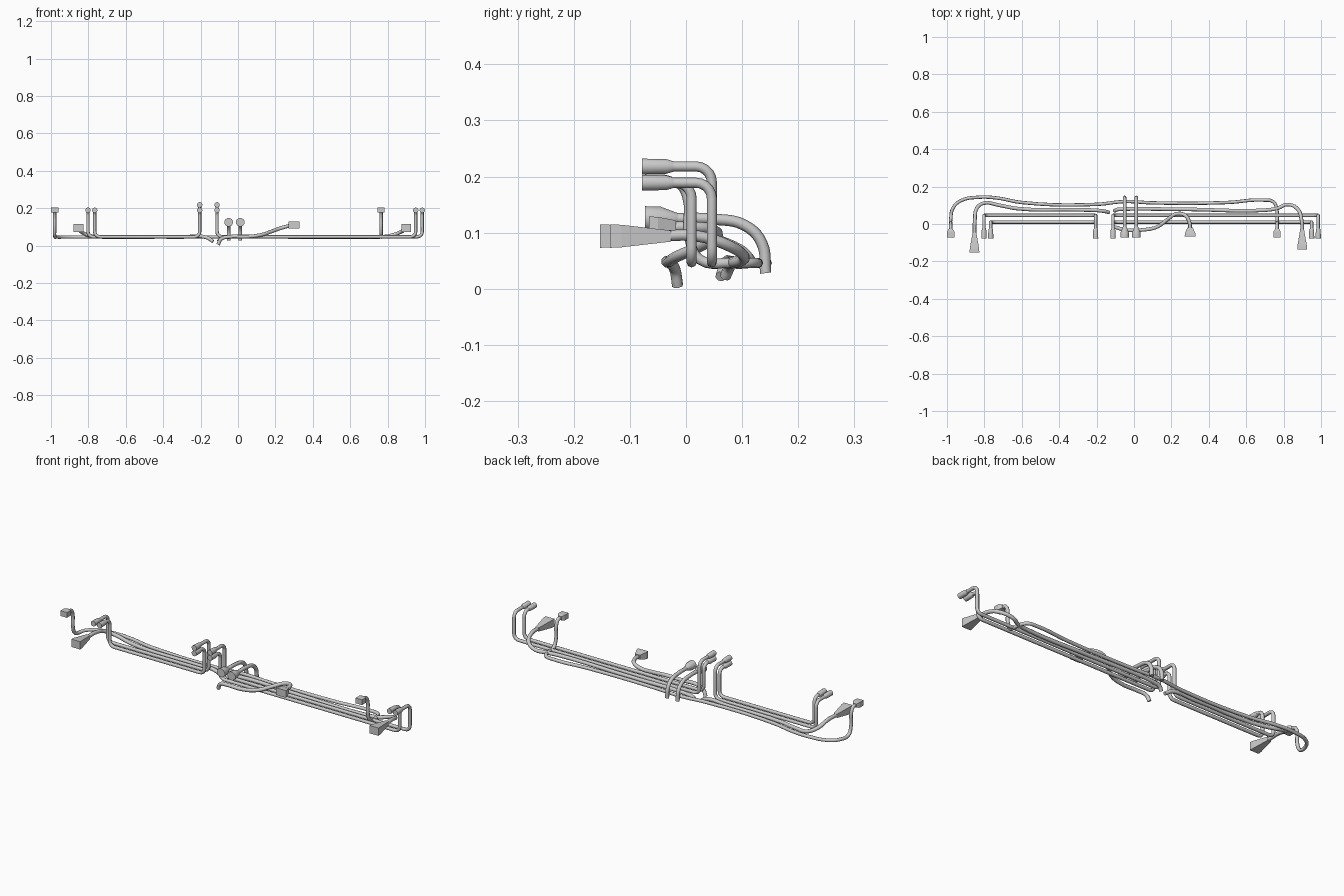
import bpy, bmesh, math
from mathutils import Vector


def tube(name, pts, r, smooth_path):
    """Round pipe along points, either a flowing hose or straight runs with given corners."""
    cu = bpy.data.curves.new(name, 'CURVE')
    cu.dimensions = '3D'
    cu.bevel_depth = r
    cu.bevel_resolution = 2
    cu.use_fill_caps = True
    if smooth_path:
        cu.resolution_u = 5
        s = cu.splines.new('BEZIER')
        s.bezier_points.add(len(pts) - 1)
        for bp, p in zip(s.bezier_points, pts):
            bp.co = p
            bp.handle_left_type = bp.handle_right_type = 'AUTO'
    else:
        s = cu.splines.new('POLY')
        s.points.add(len(pts) - 1)
        for sp, p in zip(s.points, pts):
            sp.co = (*p, 1)
    s.use_smooth = True
    ob = bpy.data.objects.new(name, cu)
    bpy.context.collection.objects.link(ob)
    return ob


def fillet(pts, r, n=5):
    """Round every inner corner of a polyline."""
    pts = [Vector(p) for p in pts]
    out = [pts[0]]
    for a, b, c in zip(pts, pts[1:], pts[2:]):
        p, q = b + (a - b).normalized() * r, b + (c - b).normalized() * r
        for i in range(n + 1):
            t = i / n * math.pi / 2
            out.append(p + (b - p) * math.sin(t) + (q - b) * (1 - math.cos(t)))
    return out + [pts[-1]]


def connector(name, x, z, rings, square):
    """Plug lofted along y; rings are (y, half width, half height)."""
    bm = bmesh.new()
    n = 4 if square else 12
    k = math.sqrt(2) if square else 1
    loops = []
    for y, w, h in rings:
        loops.append([bm.verts.new((x + w * k * math.cos(2 * math.pi * (i + .5) / n), y,
                                    z + h * k * math.sin(2 * math.pi * (i + .5) / n)))
                      for i in range(n)])
    for a, b in zip(loops, loops[1:]):
        for i in range(n):
            bm.faces.new((a[i], a[(i + 1) % n], b[(i + 1) % n], b[i]))
    bm.faces.new(loops[0])
    bm.faces.new(loops[-1])
    bmesh.ops.recalc_face_normals(bm, faces=bm.faces)
    me = bpy.data.meshes.new(name)
    bm.to_mesh(me)
    bm.free()
    ob = bpy.data.objects.new(name, me)
    bpy.context.collection.objects.link(ob)
    if not square:
        bpy.context.view_layer.objects.active = ob
        ob.select_set(True)
        bpy.ops.object.shade_smooth_by_angle(angle=math.radians(35))
        ob.select_set(False)


# Rigid pipes: outer x, inner x, y of the run, height of the inner end
BASE = 0.047
for i, (xo, xi, y, zi) in enumerate([(-0.802, -0.205, 0.046, 0.218), (-0.766, -0.205, 0.010, 0.189),
                                     (0.985, -0.112, 0.046, 0.218), (0.95, -0.112, 0.010, 0.189)]):
    tube(f"rigid_pipe_{i}", fillet([(xo, -0.04, 0.189), (xo, y, 0.189), (xo, y, BASE),
                                    (xi, y, BASE), (xi, y, zi), (xi, -0.04, zi)], 0.028),
         0.009, False)
    for x, z in ((xo, 0.189), (xi, zi)):
        connector("pipe_plug", x, z, [(-0.078, 0.0145, 0.0145), (-0.035, 0.0135, 0.0135),
                                      (-0.022, 0.0095, 0.0095)], False)

# Long rear hose spanning both sides, with a square plug at each end
tube("rear_hose", [(-0.98, -0.03, 0.19), (-0.98, -0.012, 0.187), (-0.98, 0.002, 0.165),
                   (-0.98, 0.006, 0.09), (-0.98, 0.025, 0.052), (-0.968, 0.085, 0.046),
                   (-0.925, 0.125, 0.046), (-0.83, 0.143, 0.046), (-0.74, 0.14, 0.046),
                   (-0.6, 0.115, 0.046), (-0.2, 0.105, 0.046), (-0.05, 0.12, 0.046),
                   (0.1, 0.113, 0.046), (0.5, 0.115, 0.046), (0.69, 0.128, 0.046),
                   (0.745, 0.118, 0.046), (0.763, 0.08, 0.046), (0.765, 0.025, 0.052),
                   (0.765, 0.006, 0.09), (0.765, 0.002, 0.165), (0.765, -0.012, 0.187),
                   (0.765, -0.03, 0.19)], 0.009, True)
for x in (-0.98, 0.765):
    connector("rear_hose_plug", x, 0.19, [(-0.073, 0.019, 0.014), (-0.04, 0.019, 0.014),
                                          (-0.025, 0.010, 0.010)], True)

# Side hoses with large flared plugs
tube("left_side_hose", [(-0.853, -0.06, 0.094), (-0.851, 0.02, 0.094), (-0.84, 0.085, 0.075),
                        (-0.8, 0.112, 0.055), (-0.72, 0.1, 0.046), (-0.62, 0.082, 0.046),
                        (-0.3, 0.076, 0.046), (-0.17, 0.07, 0.044), (-0.133, 0.062, 0.022)],
     0.010, True)
tube("right_side_hose", [(0.9, -0.05, 0.094), (0.896, 0.02, 0.094), (0.875, 0.08, 0.075),
                         (0.82, 0.104, 0.055), (0.77, 0.085, 0.047), (0.7, 0.074, 0.046),
                         (0.3, 0.078, 0.046), (-0.05, 0.08, 0.046), (-0.09, 0.077, 0.038),
                         (-0.105, 0.07, 0.022)], 0.010, True)
for x, y in ((-0.853, -0.153), (0.899, -0.135)):
    connector("side_hose_plug", x, 0.094, [(y, 0.026, 0.021), (y + 0.02, 0.025, 0.020),
                                           (y + 0.09, 0.013, 0.012), (y + 0.108, 0.010, 0.010)], True)

# Two central hoses arching backwards and down
for x in (-0.05, 0.012):
    tube("centre_hose", [(x, -0.03, 0.125), (x, 0.05, 0.124), (x, 0.105, 0.113),
                         (x, 0.135, 0.082), (x, 0.142, 0.028)], 0.010, True)
    connector("centre_plug", x, 0.125, [(-0.073, 0.024, 0.023), (-0.045, 0.023, 0.022),
                                        (-0.014, 0.010, 0.010)], False)

# Front hose that snakes out to a box plug
tube("front_hose", [(0.3, -0.03, 0.11), (0.296, 0.01, 0.11), (0.275, 0.045, 0.106),
                    (0.23, 0.055, 0.094), (0.18, 0.025, 0.076), (0.125, -0.015, 0.058),
                    (0.05, -0.031, 0.048), (-0.05, -0.031, 0.047), (-0.09, -0.02, 0.035),
                    (-0.106, -0.015, 0.006)], 0.010, True)
connector("front_hose_plug", 0.3, 0.11, [(-0.066, 0.029, 0.019), (-0.05, 0.028, 0.018),
                                         (-0.018, 0.014, 0.012)], True)
